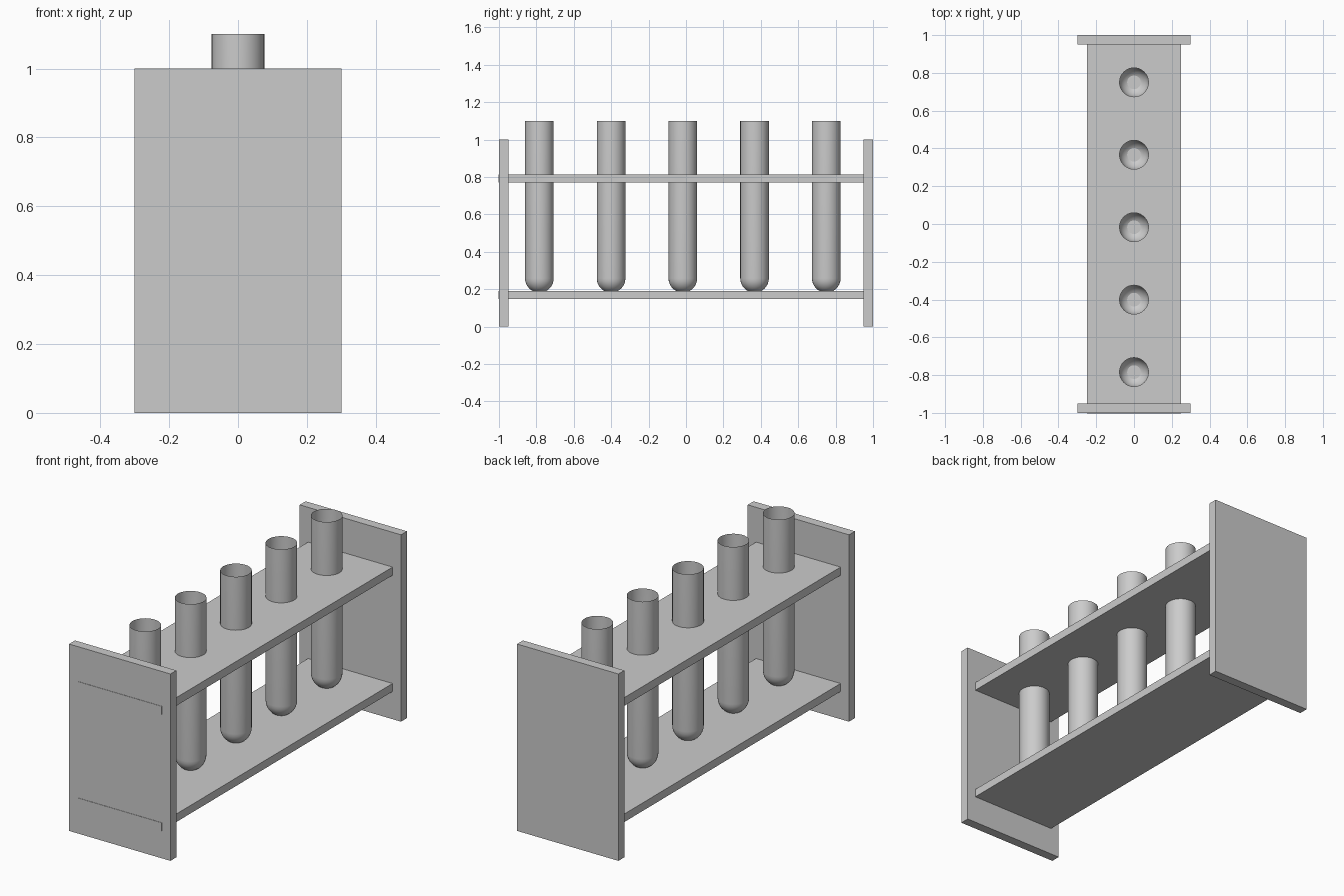
import bpy, bmesh
from math import sin, cos, pi

if "Cube" in bpy.data.objects:
    bpy.data.objects.remove(bpy.data.objects["Cube"])

TUBE_R = 0.0765
TUBE_Y = [-0.784 + 0.3835 * i for i in range(5)]


def add_object(name, bm):
    mesh = bpy.data.meshes.new(name)
    bm.to_mesh(mesh)
    bm.free()
    obj = bpy.data.objects.new(name, mesh)
    bpy.context.collection.objects.link(obj)
    return obj


def box(name, lo, hi):
    bm = bmesh.new()
    bmesh.ops.create_cube(bm, size=1)
    for v in bm.verts:
        v.co = [(a + b) / 2 + c * (b - a) for a, b, c in zip(lo, hi, v.co)]
    return add_object(name, bm)


def lathe(name, profile, y, sides=32):
    # Revolve (radius, z) points; a zero radius becomes a pole
    bm = bmesh.new()
    rings = []
    for r, z in profile:
        n = 1 if r == 0 else sides
        rings.append([bm.verts.new((r * cos(2 * pi * i / sides), y + r * sin(2 * pi * i / sides), z))
                      for i in range(n)])
    for a, b in zip(rings, rings[1:]):
        for i in range(sides):
            j = (i + 1) % sides
            quad = [a[i % len(a)], a[j % len(a)], b[j % len(b)], b[i % len(b)]]
            bm.faces.new(list(dict.fromkeys(quad)))
    bmesh.ops.recalc_face_normals(bm, faces=bm.faces)
    return add_object(name, bm)


# End panels
box("front_panel", (-0.30, -1.00, 0), (0.30, -0.95, 1))
box("back_panel", (-0.30, 0.95, 0), (0.30, 1.00, 1))

# Shelves, whose front ends show just proud of the front panel
box("lower_shelf", (-0.25, -1.002, 0.148), (0.25, 0.96, 0.191))
upper = box("upper_shelf", (-0.25, -1.002, 0.77), (0.25, 0.96, 0.814))

# Test tubes: thin open shells with round bottoms
dome = [(TUBE_R * sin(k * pi / 16), 0.258 - TUBE_R * cos(k * pi / 16)) for k in range(9)]
tube_profile = dome + [(TUBE_R, 1.10)]
for n, y in enumerate(TUBE_Y, 1):
    tube = lathe(f"test_tube_{n}", tube_profile, y)
    for p in tube.data.polygons:
        p.use_smooth = True

    # Hole through the upper shelf for this tube
    cutter = lathe(f"hole_cutter_{n}", [(0, 0.7), (TUBE_R, 0.7), (TUBE_R, 0.9), (0, 0.9)], y)
    cutter.hide_render = True
    cutter.hide_viewport = True
    cut = upper.modifiers.new(f"hole_{n}", 'BOOLEAN')
    cut.operation = 'DIFFERENCE'
    cut.solver = 'EXACT'
    cut.object = cutter
